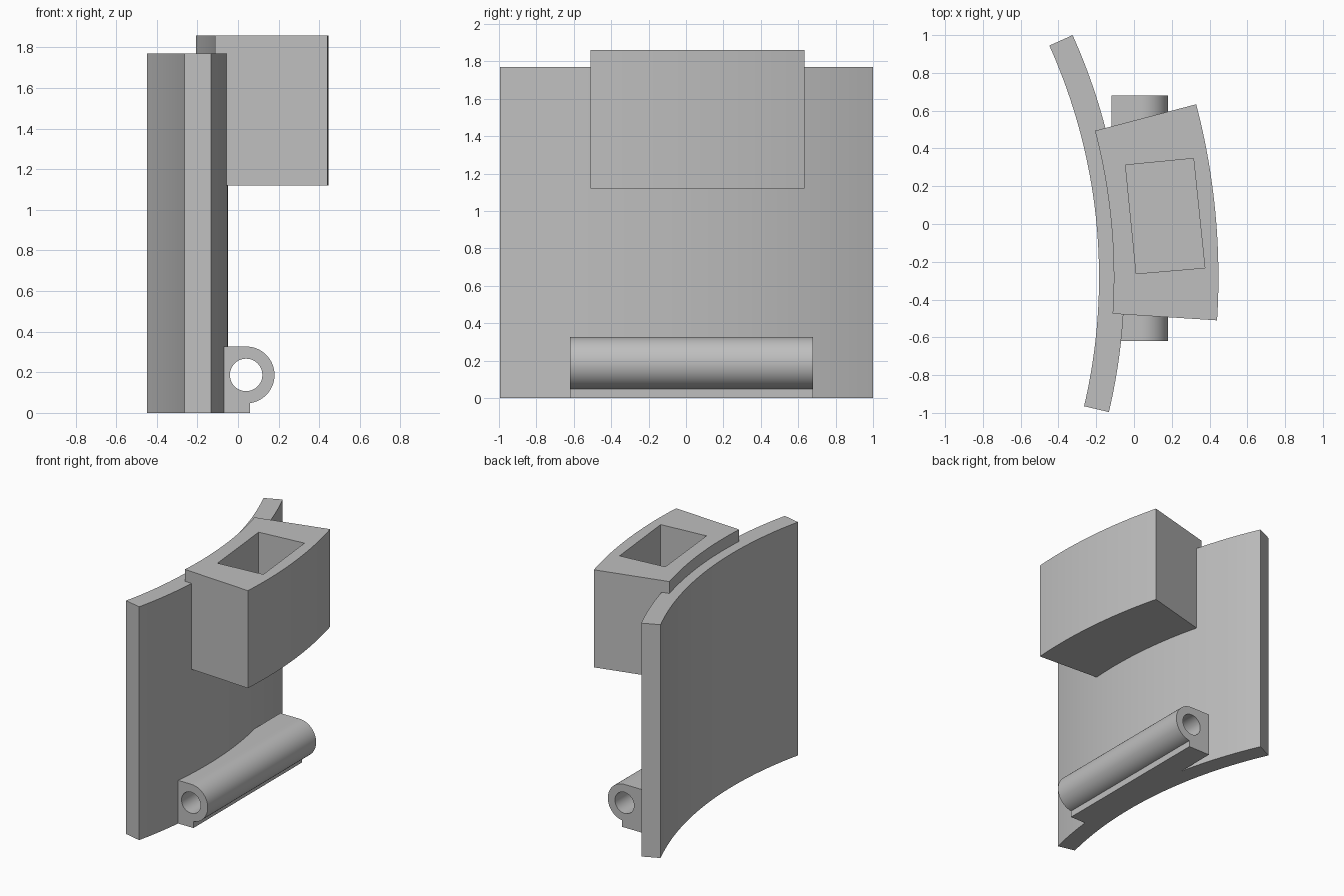
import bpy, bmesh
from math import sin, cos, radians, pi
from mathutils import Vector

if "Cube" in bpy.data.objects:
    bpy.data.objects.remove(bpy.data.objects["Cube"], do_unlink=True)

grey = bpy.data.materials.new("light grey")
grey.use_nodes = True
grey.diffuse_color = (0.52, 0.52, 0.52, 1)
grey.node_tree.nodes["Principled BSDF"].inputs["Base Color"].default_value = grey.diffuse_color

# Shared centre of all the curved walls
CENTRE = (-3.17, -0.281)


def arc(centre, radius, start, end, steps):
    """Points on an arc, angles in degrees."""
    angles = [radians(start + (end - start) * i / steps) for i in range(steps + 1)]
    return [(centre[0] + radius * cos(a), centre[1] + radius * sin(a)) for a in angles]


def prism(name, outline, low, high, along="Z"):
    """Extrude a flat outline along Z, or an x-z outline along Y."""
    bm = bmesh.new()
    place = (lambda p: (p[0], p[1], low)) if along == "Z" else (lambda p: (p[0], low, p[1]))
    face = bm.faces.new([bm.verts.new(place(p)) for p in outline])
    top = bmesh.ops.extrude_face_region(bm, geom=[face])["geom"]
    step = Vector((0, 0, high - low)) if along == "Z" else Vector((0, high - low, 0))
    bmesh.ops.translate(bm, vec=step, verts=[v for v in top if isinstance(v, bmesh.types.BMVert)])
    bmesh.ops.recalc_face_normals(bm, faces=bm.faces)
    mesh = bpy.data.meshes.new(name)
    bm.to_mesh(mesh)
    bm.free()
    mesh.materials.append(grey)
    obj = bpy.data.objects.new(name, mesh)
    bpy.context.collection.objects.link(obj)
    return obj


def activate(obj):
    bpy.ops.object.select_all(action="DESELECT")
    obj.select_set(True)
    bpy.context.view_layer.objects.active = obj


def cut(obj, cutter):
    cutter.hide_render = True
    mod = obj.modifiers.new("cut", "BOOLEAN")
    mod.operation = "DIFFERENCE"
    mod.solver = "EXACT"
    mod.object = cutter
    activate(obj)
    bpy.ops.object.modifier_apply(modifier=mod.name)
    bpy.data.objects.remove(cutter, do_unlink=True)


def curved_wall(name, inner, outer, start, end, low, high, steps):
    outline = arc(CENTRE, outer, start, end, steps) + arc(CENTRE, inner, end, start, steps)
    return prism(name, outline, low, high)


# Tall curved panel
panel = curved_wall("curved_panel", 2.985, 3.12, -13.24, 24.24, 0, 1.77, 40)

# Curved block on the upper part of the panel, with an open pocket
block = curved_wall("pocket_block", 3.063, 3.617, -3.63, 14.65, 1.12, 1.86, 24)
pocket = [(-0.045, 0.312), (0.012, -0.263), (0.375, -0.232), (0.315, 0.347)]
cut(block, prism("pocket_cutter", pocket, 1.22, 2.0))

# Hinge barrel with a flat foot and a through hole
AXIS = (0.04, 0.187)
profile = [(-0.12, 0.327), (-0.12, 0), (0.06, 0)] + arc(AXIS, 0.14, -81.8, 90, 40)
hinge = prism("hinge_barrel", profile, -0.62, 0.68, "Y")
hole = arc(AXIS, 0.08, 0, 352.5, 47)
cut(hinge, prism("hole_cutter", hole, -0.8, 0.8, "Y"))

for part in (panel, block, hinge):
    activate(part)
    bpy.ops.object.shade_smooth_by_angle(angle=radians(30))
